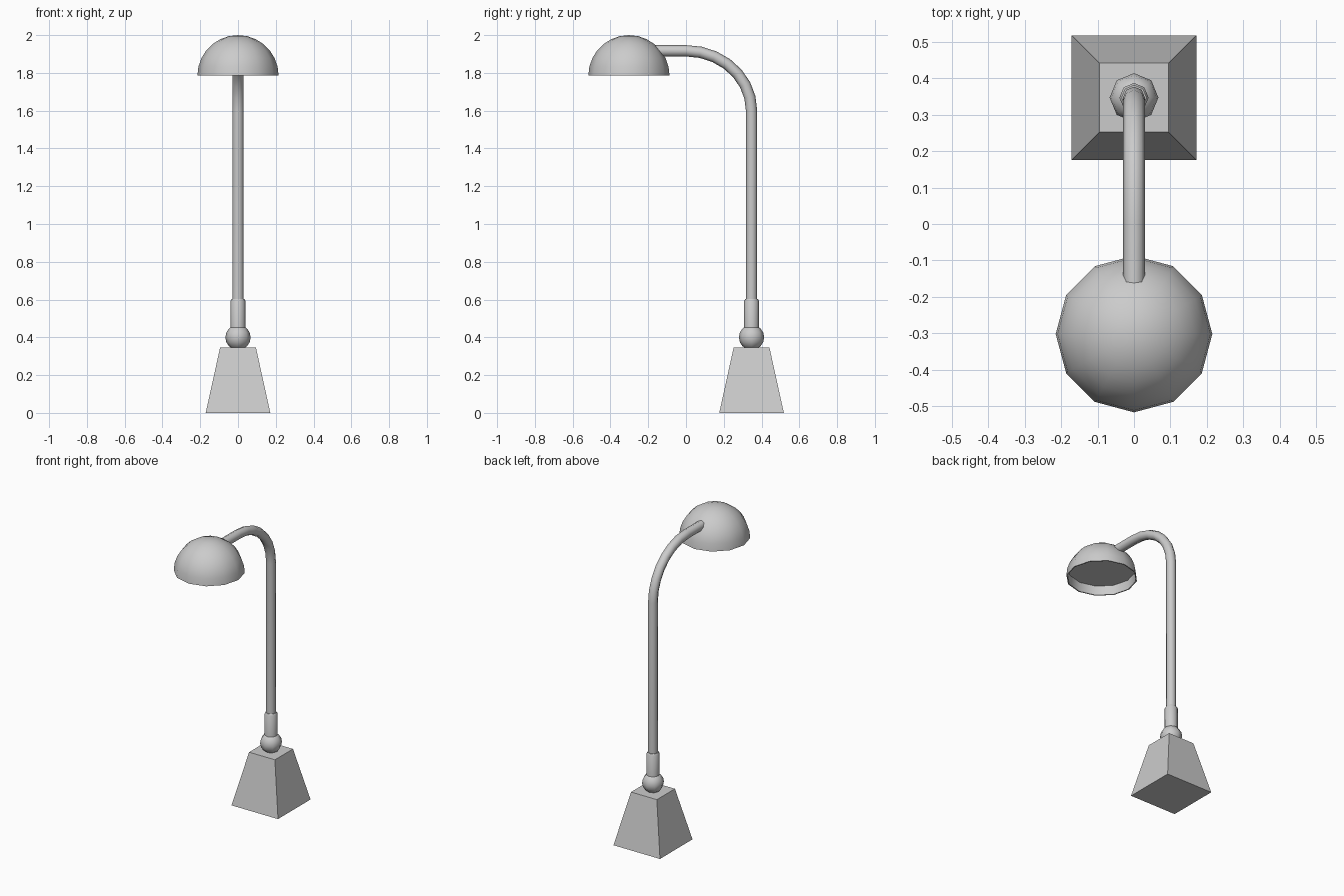
import bpy, bmesh
from math import sin, cos, pi, radians
from mathutils import Vector

if "Cube" in bpy.data.objects:
    bpy.data.objects.remove(bpy.data.objects["Cube"])

POLE_Y, SHADE_Y = 0.347, -0.302
X = Vector((1, 0, 0))


def loft(name, rings, smooth=True, tip=None):
    """Skin a list of vertex rings; cap both ends, or end in a tip."""
    bm = bmesh.new()
    vr = [[bm.verts.new(p) for p in ring] for ring in rings]
    n = len(vr[0])
    for a, b in zip(vr, vr[1:]):
        for i in range(n):
            j = (i + 1) % n
            bm.faces.new((a[i], a[j], b[j], b[i]))
    bm.faces.new(vr[0][::-1])
    if tip:
        t = bm.verts.new(tip)
        for i in range(n):
            bm.faces.new((vr[-1][i], vr[-1][(i + 1) % n], t))
    else:
        bm.faces.new(vr[-1])
    bmesh.ops.recalc_face_normals(bm, faces=bm.faces)
    mesh = bpy.data.meshes.new(name)
    bm.to_mesh(mesh)
    bm.free()
    obj = bpy.data.objects.new(name, mesh)
    bpy.context.collection.objects.link(obj)
    if smooth:
        bpy.ops.object.select_all(action='DESELECT')
        obj.select_set(True)
        bpy.context.view_layer.objects.active = obj
        bpy.ops.object.shade_smooth_by_angle(angle=radians(50))
    return obj


def circle(r, y, z, n, start=0.0):
    return [(r * cos(start + 2 * pi * i / n), y + r * sin(start + 2 * pi * i / n), z)
            for i in range(n)]


# Tapered square base
s = 2 ** 0.5
loft("base", [circle(0.171 * s, POLE_Y, 0, 4, pi / 4),
              circle(0.095 * s, POLE_Y, 0.345, 4, pi / 4)], smooth=False)

# Ball joint
bpy.ops.mesh.primitive_uv_sphere_add(segments=8, ring_count=8, radius=0.067,
                                     location=(0, POLE_Y, 0.4))
ball = bpy.context.object
ball.name = "ball_joint"
bpy.ops.object.shade_smooth_by_angle(angle=radians(60))

# Collar with a small chamfer at its top
loft("collar", [circle(r, POLE_Y, z, 8) for r, z in
                [(0.04, 0.43), (0.04, 0.592), (0.034, 0.602)]])

# Pole bending over into the arm
steps = 7
path = [Vector((0, POLE_Y, 0.58))]
tangents = [Vector((0, 0, 1))]
for i in range(steps + 1):
    a = pi / 2 * i / steps
    path.append(Vector((0, POLE_Y * cos(a), 1.6 + 0.317 * sin(a))))
    tangents.append(Vector((0, -POLE_Y * sin(a), 0.317 * cos(a))).normalized())
path.append(Vector((0, -0.22, 1.917)))
tangents.append(Vector((0, -1, 0)))
rings = []
for p, t in zip(path, tangents):
    side = t.cross(X)
    rings.append([p + 0.03 * (X * cos(2 * pi * k / 8) + side * sin(2 * pi * k / 8))
                  for k in range(8)])
loft("pole", rings)

# Dome shade with a recessed flat underside
R, RIM = 0.215, 1.785
profile = [(0.204, RIM + 0.06), (0.208, RIM)]
profile += [(R * cos(pi / 2 * i / 7), RIM + R * sin(pi / 2 * i / 7)) for i in range(7)]
loft("lamp_shade", [circle(r, SHADE_Y, z, 12) for r, z in profile],
     tip=(0, SHADE_Y, RIM + R))
